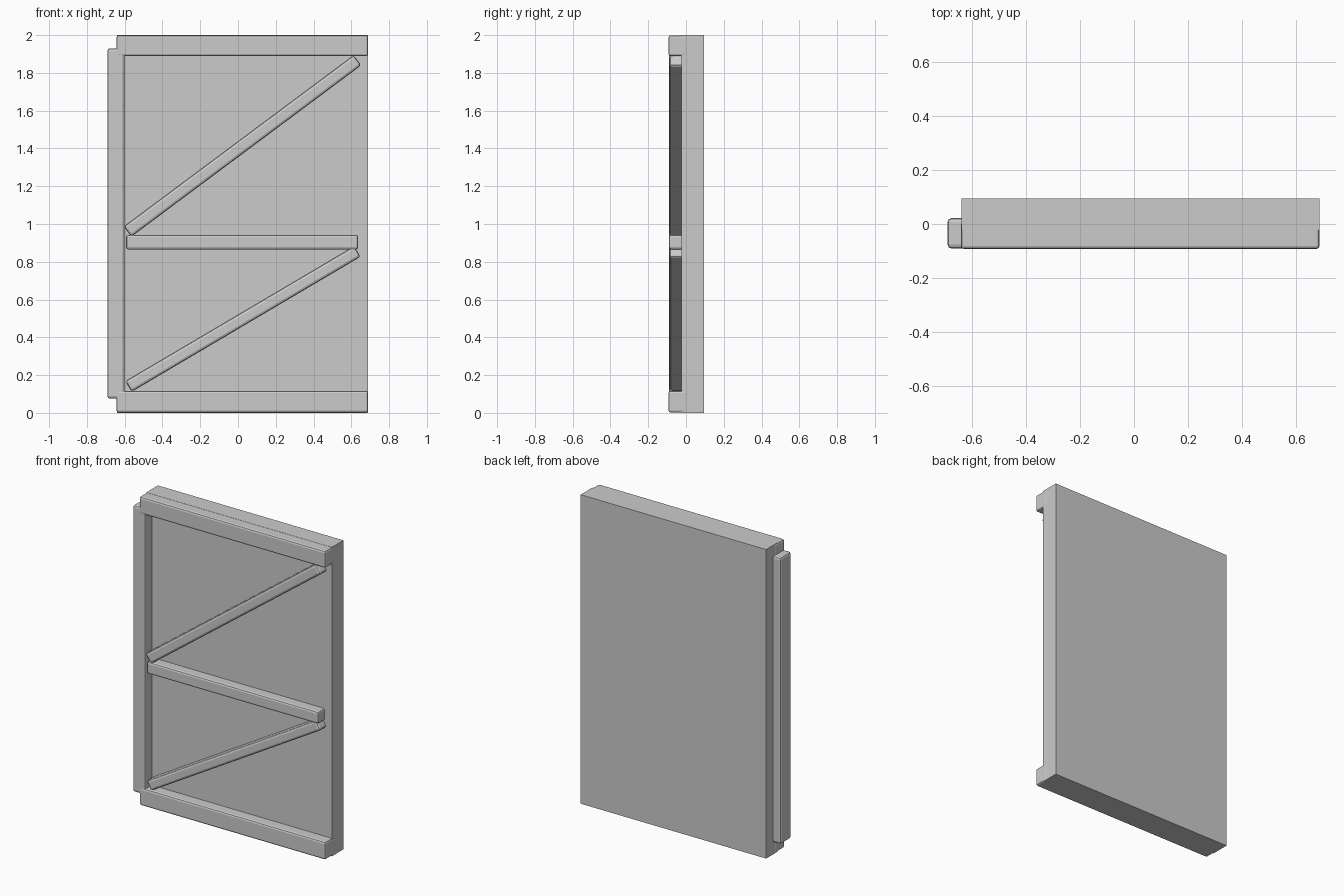
import bpy
from math import atan2, hypot
from mathutils import Matrix, Vector

cube = bpy.data.objects.get("Cube")
if cube:
    bpy.data.objects.remove(cube, do_unlink=True)

grey = bpy.data.materials.new("plain_grey")
grey.use_nodes = True
COLOUR = (0.6, 0.6, 0.6, 1)
grey.diffuse_color = COLOUR
grey.node_tree.nodes["Principled BSDF"].inputs["Base Color"].default_value = COLOUR


def box(name, centre, size, bevel=0.0, angle=0.0):
    """A box turned about the depth axis, with optional chamfered edges."""
    bpy.ops.mesh.primitive_cube_add(size=1)
    ob = bpy.context.object
    ob.name = name
    ob.data.transform(Matrix.Diagonal((*size, 1)))
    ob.location = centre
    ob.rotation_euler.y = -angle
    ob.data.materials.append(grey)
    if bevel:
        mod = ob.modifiers.new("worn_edges", 'BEVEL')
        mod.width = bevel
        mod.segments = 2
    return ob


def beam(name, start, end, width, front=-0.09, back=-0.01, bevel=0.012):
    """A timber running between two points of the front face."""
    a, b = Vector(start), Vector(end)
    mid, d = (a + b) / 2, b - a
    return box(name, (mid.x, (front + back) / 2, mid.y),
               (hypot(*d), back - front, width), bevel, atan2(d.y, d.x))


# Flat wall panel
box("wall_panel", (0.024, 0.036, 1.0), (1.328, 0.118, 2.0))

# Frame: top and bottom rails, side post
beam("top_rail", (-0.643, 1.944), (0.689, 1.944), 0.11, -0.093, 0.008)
beam("bottom_rail", (-0.643, 0.059), (0.689, 0.059), 0.115, -0.093, 0.008)
beam("side_post", (-0.646, 0.075), (-0.646, 1.93), 0.092, -0.091, 0.022, 0.014)

# Middle rail and the two diagonal braces
beam("middle_rail", (-0.592, 0.904), (0.636, 0.904), 0.078)
beam("upper_brace", (-0.585, 0.96), (0.632, 1.867), 0.068, -0.087, bevel=0.014)
beam("lower_brace", (-0.58, 0.14), (0.632, 0.855), 0.066, -0.087, bevel=0.014)
